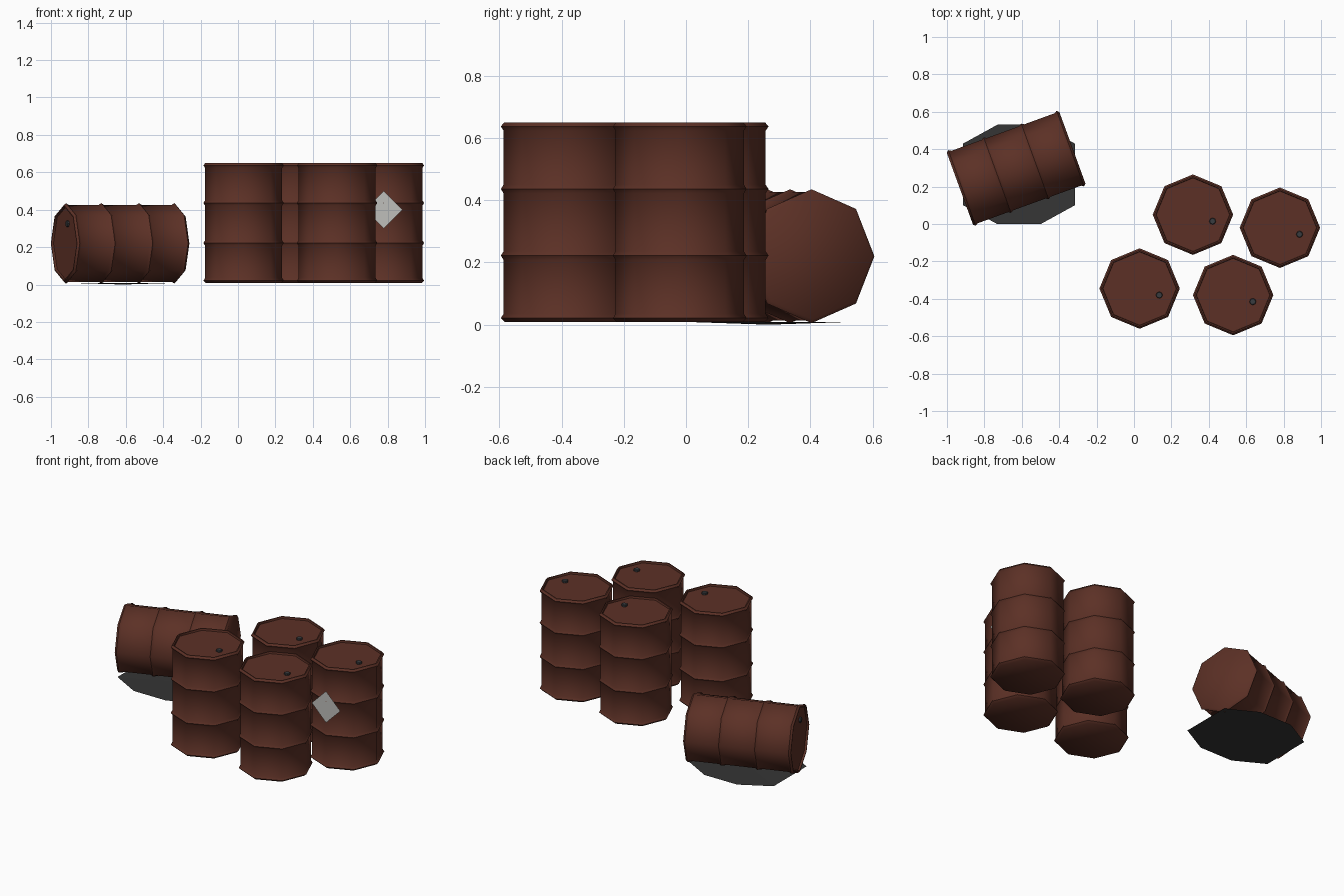
import bpy, bmesh, math
from mathutils import Matrix, Vector

cube = bpy.data.objects.get("Cube")
if cube:
    bpy.data.objects.remove(cube)


def material(name, rgb):
    m = bpy.data.materials.new(name)
    m.use_nodes = True
    m.diffuse_color = (*rgb, 1)
    m.node_tree.nodes["Principled BSDF"].inputs["Base Color"].default_value = (*rgb, 1)
    return m


RUST = material("rust brown", (0.107, 0.030, 0.019))
DARK = material("dark steel", (0.040, 0.045, 0.050))
OIL = material("oil black", (0.036, 0.036, 0.036))
PLATE = material("label grey", (0.52, 0.52, 0.50))


def finish(bm, name, mat, matrix=Matrix(), smooth=False):
    bmesh.ops.recalc_face_normals(bm, faces=bm.faces)
    mesh = bpy.data.meshes.new(name)
    bm.to_mesh(mesh)
    bm.free()
    mesh.materials.append(mat)
    obj = bpy.data.objects.new(name, mesh)
    bpy.context.collection.objects.link(obj)
    obj.matrix_world = matrix
    if smooth:
        bpy.ops.object.select_all(action='DESELECT')
        obj.select_set(True)
        bpy.context.view_layer.objects.active = obj
        bpy.ops.object.shade_smooth_by_angle(angle=math.radians(50))
    return obj


def lathe(profile, sides=8):
    """Stack rings of (radius, height) and cap both ends."""
    bm = bmesh.new()
    rings = [[bm.verts.new((r * math.cos(math.tau * i / sides),
                            r * math.sin(math.tau * i / sides), z))
              for i in range(sides)] for r, z in profile]
    for low, high in zip(rings, rings[1:]):
        for i in range(sides):
            j = (i + 1) % sides
            bm.faces.new((low[i], low[j], high[j], high[i]))
    bm.faces.new(rings[0][::-1])
    bm.faces.new(rings[-1])
    return bm


# Drum outline: chamfered rims, two raised hoops, recessed lid
R, HOOP, HALF = 0.206, 0.215, 0.32
drum_profile = [(0.203, -HALF), (HOOP, -HALF + 0.012), (R, -HALF + 0.026)]
for z in (-0.107, 0.107):
    drum_profile += [(R, z - 0.014), (HOOP, z), (R, z + 0.014)]
drum_profile += [(R, HALF - 0.026), (HOOP, HALF - 0.012), (0.205, HALF),
                 (0.198, HALF), (0.196, HALF - 0.012)]


def drum(name, matrix):
    finish(lathe(drum_profile), name, RUST, matrix, smooth=True)
    bung = lathe([(0.018, HALF - 0.013), (0.018, HALF - 0.003), (0.015, HALF)])
    finish(bung, name + "_bung", DARK, matrix @ Matrix.Translation((0.105, -0.035, 0)))


# Four standing drums
centres = {"left_front": (0.53, -0.38), "right_front": (0.03, -0.345),
           "middle_back": (0.315, 0.05), "left_back": (0.78, -0.02)}
for name, (x, y) in centres.items():
    drum("drum_" + name, Matrix.Translation((x, y, 0.329)))

# Tipped drum, its lid facing -x
a = math.radians(20)
axis = Vector((-math.cos(a), -math.sin(a), 0))
up = Vector((0, 0, 1))
turn = Matrix((up, axis.cross(up), axis)).transposed().to_4x4()
drum("drum_tipped", Matrix.Translation((-0.63, 0.298, 0.22)) @ turn)

# Oil puddle, a very shallow dish
bm = bmesh.new()
bmesh.ops.create_circle(bm, segments=10, radius=1, cap_ends=True, cap_tris=True)
for v in bm.verts:
    r = v.co.length
    t = math.tau * round(math.atan2(v.co.y, v.co.x) / math.tau * 10) / 10
    v.co = (0.37 * r * math.cos(t), 0.28 * r * math.sin(t), 0.009 * r)
puddle = finish(bm, "oil_puddle", OIL, Matrix.Translation((-0.615, 0.265, 0)))
if puddle.data.polygons[0].normal.z < 0:
    puddle.data.flip_normals()

# Diamond label standing against the left back drum
bm = bmesh.new()
bm.faces.new([bm.verts.new(p) for p in
              ((0, 0, -0.1), (0.1, 0, 0), (0, 0, 0.1), (-0.1, 0, 0))])
label = finish(bm, "diamond_label", PLATE, Matrix.Translation((0.78, -0.2335, 0.4)))
if label.data.polygons[0].normal.y > 0:
    label.data.flip_normals()
